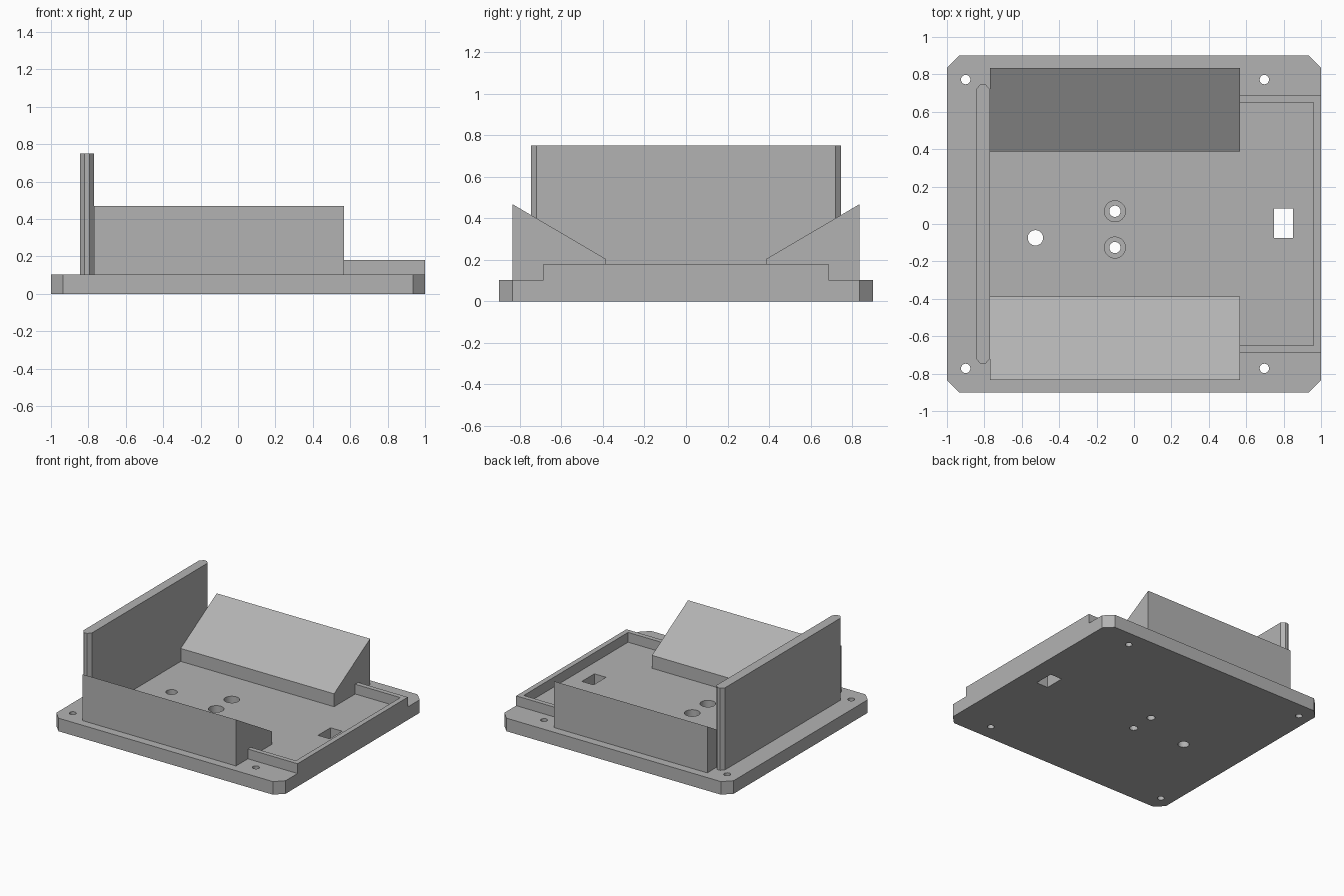
import bpy
import bmesh
from mathutils import Vector

cube = bpy.data.objects.get("Cube")
if cube:
    bpy.data.objects.remove(cube, do_unlink=True)

GREY = (0.45, 0.45, 0.45, 1)
grey = bpy.data.materials.new("plain grey")
grey.use_nodes = True
grey.diffuse_color = GREY
grey.node_tree.nodes["Principled BSDF"].inputs["Base Color"].default_value = GREY

BASE_TOP = 0.103


def prism(name, outline, direction):
    """Extrude a closed 3D outline along a direction."""
    bm = bmesh.new()
    face = bm.faces.new([bm.verts.new(p) for p in outline])
    new = bmesh.ops.extrude_face_region(bm, geom=[face])["geom"]
    moved = [v for v in new if isinstance(v, bmesh.types.BMVert)]
    bmesh.ops.translate(bm, verts=moved, vec=Vector(direction))
    bmesh.ops.recalc_face_normals(bm, faces=bm.faces)
    mesh = bpy.data.meshes.new(name)
    bm.to_mesh(mesh)
    bm.free()
    mesh.materials.append(grey)
    obj = bpy.data.objects.new(name, mesh)
    bpy.context.collection.objects.link(obj)
    return obj


def chamfered(x0, x1, y, cx, cy, z):
    """Rectangle outline with its four corners cut off."""
    return [(x0 + cx, -y, z), (x1 - cx, -y, z), (x1, cy - y, z), (x1, y - cy, z),
            (x1 - cx, y, z), (x0 + cx, y, z), (x0, y - cy, z), (x0, cy - y, z)]


def cut(target, cutter):
    mod = target.modifiers.new("cut", 'BOOLEAN')
    mod.operation = 'DIFFERENCE'
    mod.solver = 'EXACT'
    mod.object = cutter
    bpy.context.view_layer.objects.active = target
    bpy.ops.object.modifier_apply(modifier=mod.name)
    bpy.data.objects.remove(cutter, do_unlink=True)


def drill(target, x, y, radius, bottom=-0.1):
    top = 0.2
    bpy.ops.mesh.primitive_cylinder_add(vertices=48, radius=radius, depth=top - bottom,
                                        location=(x, y, (top + bottom) / 2))
    cutter = bpy.context.object
    cutter.data.materials.append(grey)
    cut(target, cutter)


# Base plate with corner screw holes, counterbored pair, cable hole and slot
base = prism("base_plate", chamfered(-1, 1, 0.9, 0.065, 0.065, 0), (0, 0, BASE_TOP))
for x in (-0.9, 0.697):
    for y in (-0.772, 0.772):
        drill(base, x, y, 0.025)
for y in (-0.126, 0.068):
    drill(base, -0.102, y, 0.03)
    drill(base, -0.102, y, 0.056, bottom=0.05)
drill(base, -0.527, -0.074, 0.041)
slot = [(0.749, -0.074, -0.1), (0.851, -0.074, -0.1),
        (0.851, 0.082, -0.1), (0.749, 0.082, -0.1)]
cut(base, prism("slot_cutter", slot, (0, 0, 0.3)))

# Upright end panel with bevelled vertical edges
prism("end_panel", chamfered(-0.845, -0.77, 0.747, 0.024, 0.027, BASE_TOP),
      (0, 0, 0.75 - BASE_TOP))

# Sloped side blocks
for name, s in (("front_wedge", -1), ("back_wedge", 1)):
    profile = [(-0.77, s * y, z) for y, z in
               ((0.835, BASE_TOP), (0.835, 0.468), (0.387, 0.205), (0.387, BASE_TOP))]
    prism(name, profile, (1.337, 0, 0))

# Low U-shaped rim
rim = [(0.567, -0.687), (1, -0.687), (1, 0.687), (0.567, 0.687),
       (0.567, 0.65), (0.96, 0.65), (0.96, -0.65), (0.567, -0.65)]
prism("rim", [(x, y, BASE_TOP) for x, y in rim], (0, 0, 0.18 - BASE_TOP))
